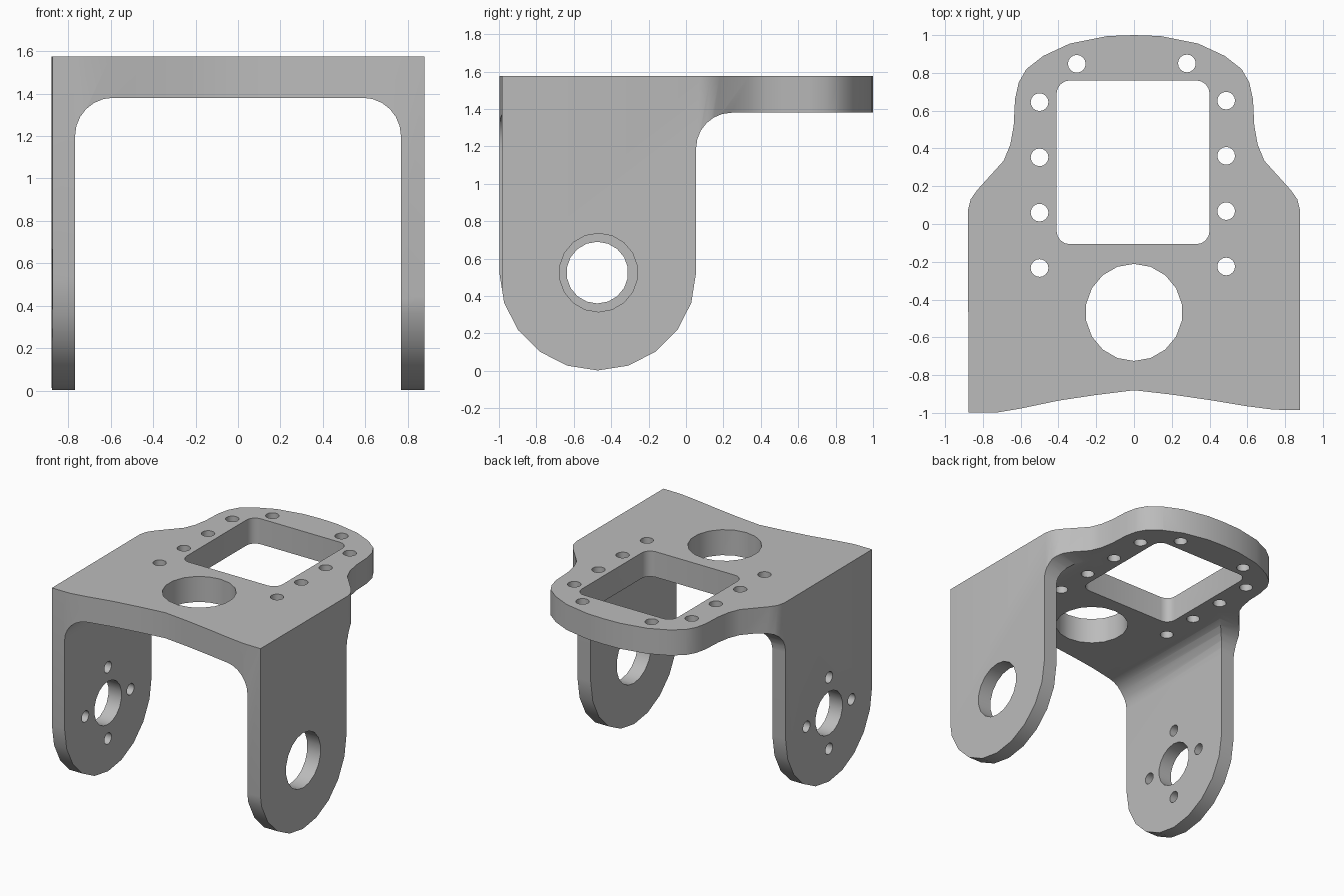
import bpy, bmesh, math

if "Cube" in bpy.data.objects:
    bpy.data.objects.remove(bpy.data.objects["Cube"])

AXES = {  # profile (u, v) extruded along w
    'X': lambda u, v, w: (w, u, v),
    'Y': lambda u, v, w: (u, w, v),
    'Z': lambda u, v, w: (u, v, w),
}


def prism(name, pts, axis, lo, hi):
    """Extrude a closed 2D profile along an axis."""
    bm = bmesh.new()
    f = AXES[axis]
    a = [bm.verts.new(f(u, v, lo)) for u, v in pts]
    b = [bm.verts.new(f(u, v, hi)) for u, v in pts]
    n = len(pts)
    bm.faces.new(a)
    bm.faces.new(b[::-1])
    for i in range(n):
        bm.faces.new((a[i], b[i], b[(i + 1) % n], a[(i + 1) % n]))
    bmesh.ops.recalc_face_normals(bm, faces=bm.faces[:])
    me = bpy.data.meshes.new(name)
    bm.to_mesh(me)
    bm.free()
    ob = bpy.data.objects.new(name, me)
    bpy.context.collection.objects.link(ob)
    return ob


def arc(cx, cy, rx, ry, a0, a1, n):
    out = []
    for i in range(n + 1):
        t = math.radians(a0 + (a1 - a0) * i / n)
        out.append((cx + rx * math.cos(t), cy + ry * math.sin(t)))
    return out


def circle(cx, cy, r, n):
    return arc(cx, cy, r, r, 90, 450, n)[:-1]


def boolean(ob, other, op):
    m = ob.modifiers.new("cut", 'BOOLEAN')
    m.operation = op
    m.solver = 'EXACT'
    m.object = other
    bpy.ops.object.select_all(action='DESELECT')
    bpy.context.view_layer.objects.active = ob
    ob.select_set(True)
    bpy.ops.object.modifier_apply(modifier=m.name)
    bpy.data.objects.remove(other, do_unlink=True)


# U-shaped front profile with filleted inner corners
u_shape = ([(-1.1, -0.2), (-0.768, -0.2)]
           + arc(-0.588, 1.2, 0.18, 0.18, 180, 90, 6)
           + arc(0.588, 1.2, 0.18, 0.18, 90, 0, 6)
           + [(0.768, -0.2), (1.1, -0.2), (1.1, 1.575), (-1.1, 1.575)])
bracket = prism("bracket", u_shape, 'Y', -1.2, 1.2)

# side profile: rounded arm, fillet, and overhanging plate
side = (arc(-0.472, 0.525, 0.526, 0.523, 180, 360, 10)
        + arc(0.244, 1.19, 0.19, 0.19, 180, 90, 6)
        + [(1.2, 1.38), (1.2, 1.8), (-0.998, 1.8)])
boolean(bracket, prism("side_shape", side, 'X', -1.3, 1.3), 'INTERSECT')

# plan outline: flared shoulders, rounded back, curved front
back = [(0.88, 0.07), (0.865, 0.13), (0.83, 0.18), (0.69, 0.335), (0.655, 0.42),
        (0.637, 0.52), (0.63, 0.66), (0.61, 0.75), (0.57, 0.82), (0.48, 0.89),
        (0.34, 0.955), (0.14, 0.995)]
front = [(-0.875, -1.0), (-0.72, -0.997), (-0.6, -0.977), (-0.4, -0.935),
         (-0.2, -0.905), (0, -0.88), (0.2, -0.903), (0.4, -0.932),
         (0.6, -0.965), (0.74, -0.983), (0.88, -0.985)]
outline = front + back + [(0, 1.0)] + [(-x, y) for x, y in reversed(back)]
boolean(bracket, prism("plan_shape", outline, 'Z', -0.4, 2.0), 'INTERSECT')

# rounded rectangular window and large round hole in the plate
r = 0.07
window = (arc(0.40 - r, 0.76 - r, r, r, 0, 90, 4) + arc(-0.41 + r, 0.76 - r, r, r, 90, 180, 4)
          + arc(-0.41 + r, -0.107 + r, r, r, 180, 270, 4) + arc(0.40 - r, -0.107 + r, r, r, 270, 360, 4))
cuts = [(window, 'Z', 1.3, 1.7), (circle(0, -0.468, 0.257, 18), 'Z', 1.3, 1.7)]

# plate bolt holes
bolts = [(-0.303, 0.848), (0.28, 0.85)]
for y in (0.645, 0.353, 0.06, -0.233):
    bolts += [(-0.5, y), (0.488, y + 0.008)]
cuts += [(circle(x, y, 0.047, 16), 'Z', 1.3, 1.7) for x, y in bolts]

# arm holes: large on the right, small with four bolt holes on the left
cuts += [(circle(-0.468, 0.525, 0.21, 18), 'X', 0.6, 1.1),
         (circle(-0.474, 0.525, 0.165, 18), 'X', -1.1, -0.6)]
for dy, dz in ((0.273, 0), (-0.273, 0), (0, 0.273), (0, -0.273)):
    cuts.append((circle(-0.474 + dy, 0.525 + dz, 0.043, 16), 'X', -1.1, -0.6))
for c in cuts:
    boolean(bracket, prism("cutter", *c), 'DIFFERENCE')

# single grey material
mat = bpy.data.materials.new("grey")
mat.diffuse_color = (0.5, 0.5, 0.5, 1)
mat.use_nodes = True
mat.node_tree.nodes["Principled BSDF"].inputs["Base Color"].default_value = mat.diffuse_color
bracket.data.materials.clear()
bracket.data.materials.append(mat)
bpy.ops.object.select_all(action='DESELECT')
bracket.select_set(True)
bpy.context.view_layer.objects.active = bracket
bpy.ops.object.shade_smooth_by_angle(angle=math.radians(30))
